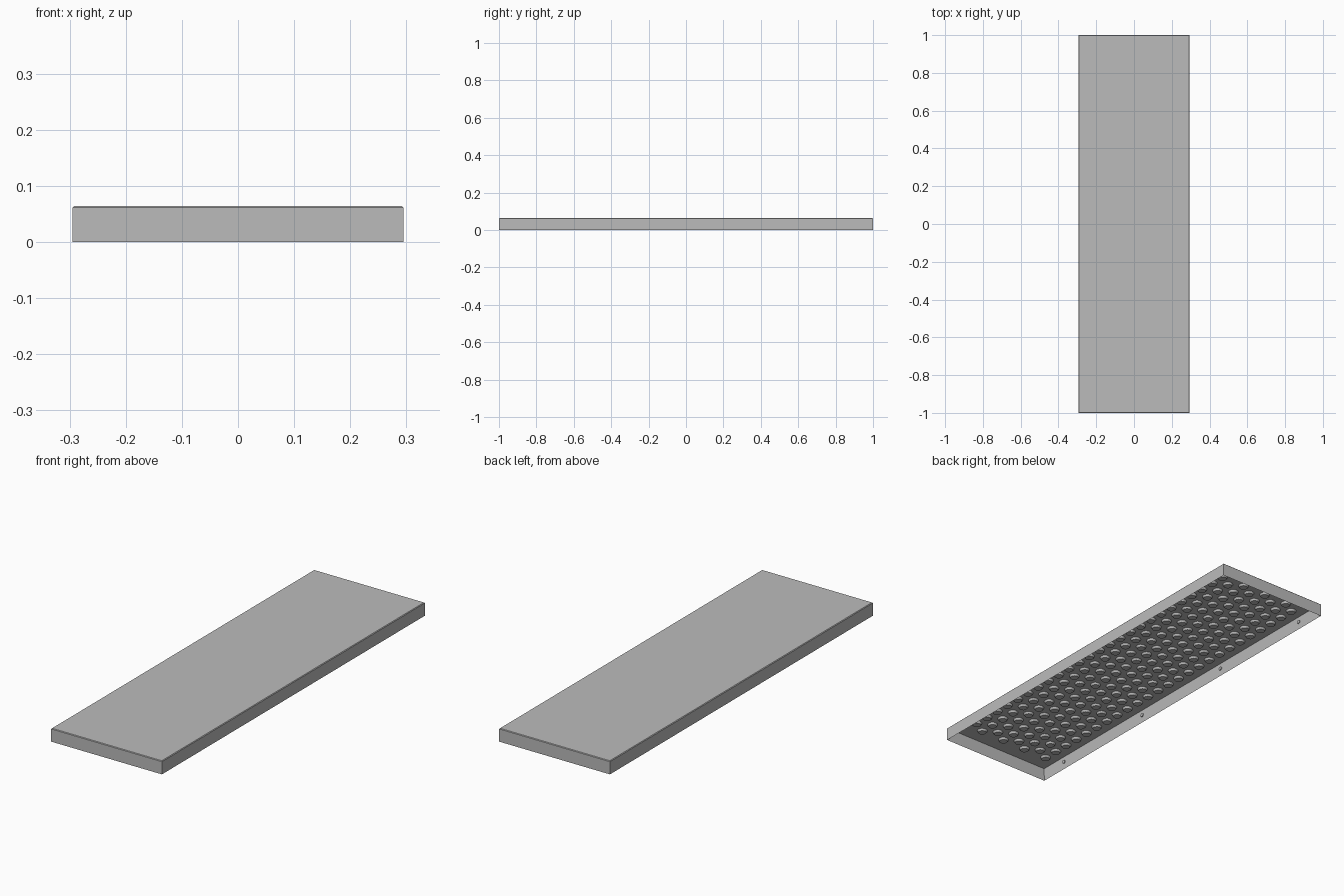
import bpy, bmesh
from math import pi
from mathutils import Matrix

if "Cube" in bpy.data.objects:
    bpy.data.objects.remove(bpy.data.objects["Cube"])

HALF_X, HALF_Y, HEIGHT = 0.295, 1.0, 0.064
WALL, PLATE, EDGE = 0.008, 0.006, 0.003
FLOOR = HEIGHT - PLATE

grey = bpy.data.materials.new("plain grey")
grey.use_nodes = True
colour = (0.5, 0.5, 0.5, 1)
grey.diffuse_color = colour
grey.node_tree.nodes["Principled BSDF"].inputs["Base Color"].default_value = colour


def finish(name, bm):
    bmesh.ops.recalc_face_normals(bm, faces=bm.faces)
    mesh = bpy.data.meshes.new(name)
    bm.to_mesh(mesh)
    bm.free()
    mesh.materials.append(grey)
    obj = bpy.data.objects.new(name, mesh)
    bpy.context.collection.objects.link(obj)
    return obj


# Hollow tray, open below, with a chamfered top edge
bm = bmesh.new()
bmesh.ops.create_cube(bm, size=1, matrix=Matrix.Translation((0, 0, HEIGHT / 2))
                      @ Matrix.Diagonal((2 * HALF_X, 2 * HALF_Y, HEIGHT, 1)))
bm.normal_update()
top_edges = [e for e in bm.edges if all(v.co.z > HEIGHT / 2 for v in e.verts)]
bottom = [f for f in bm.faces if f.normal.z < -0.9]
bmesh.ops.inset_region(bm, faces=bottom, thickness=WALL, use_even_offset=True)
for v in bottom[0].verts:
    v.co.z = FLOOR
bmesh.ops.bevel(bm, geom=top_edges, offset=EDGE, segments=1, affect='EDGES')
finish("tray", bm)

# Staggered raised studs on the underside
bm = bmesh.new()
ROWS, COLUMNS, PITCH_X, PITCH_Y = 8, 25, 0.064, 0.074
STUD = 0.01
for row in range(ROWS):
    for column in range(COLUMNS):
        x = (row - (ROWS - 1) / 2) * PITCH_X
        y = (column - (COLUMNS - 1) / 2 + (row % 2 - 0.5) / 2) * PITCH_Y
        bmesh.ops.create_cone(bm, cap_ends=True, segments=16, radius1=0.019, radius2=0.024,
                              depth=STUD, matrix=Matrix.Translation((x, y, FLOOR - STUD / 2)))
finish("underside_studs", bm)

# Small fixing heads along the inner long walls
bm = bmesh.new()
for side in (-1, 1):
    for i in range(4):
        place = Matrix.Translation((side * (HALF_X - WALL - 0.001), (i - 1.5) * 0.566, HEIGHT / 2))
        bmesh.ops.create_cone(bm, cap_ends=True, segments=12, radius1=0.009, radius2=0.009,
                              depth=0.004, matrix=place @ Matrix.Rotation(pi / 2, 4, 'Y'))
finish("wall_fixings", bm)
